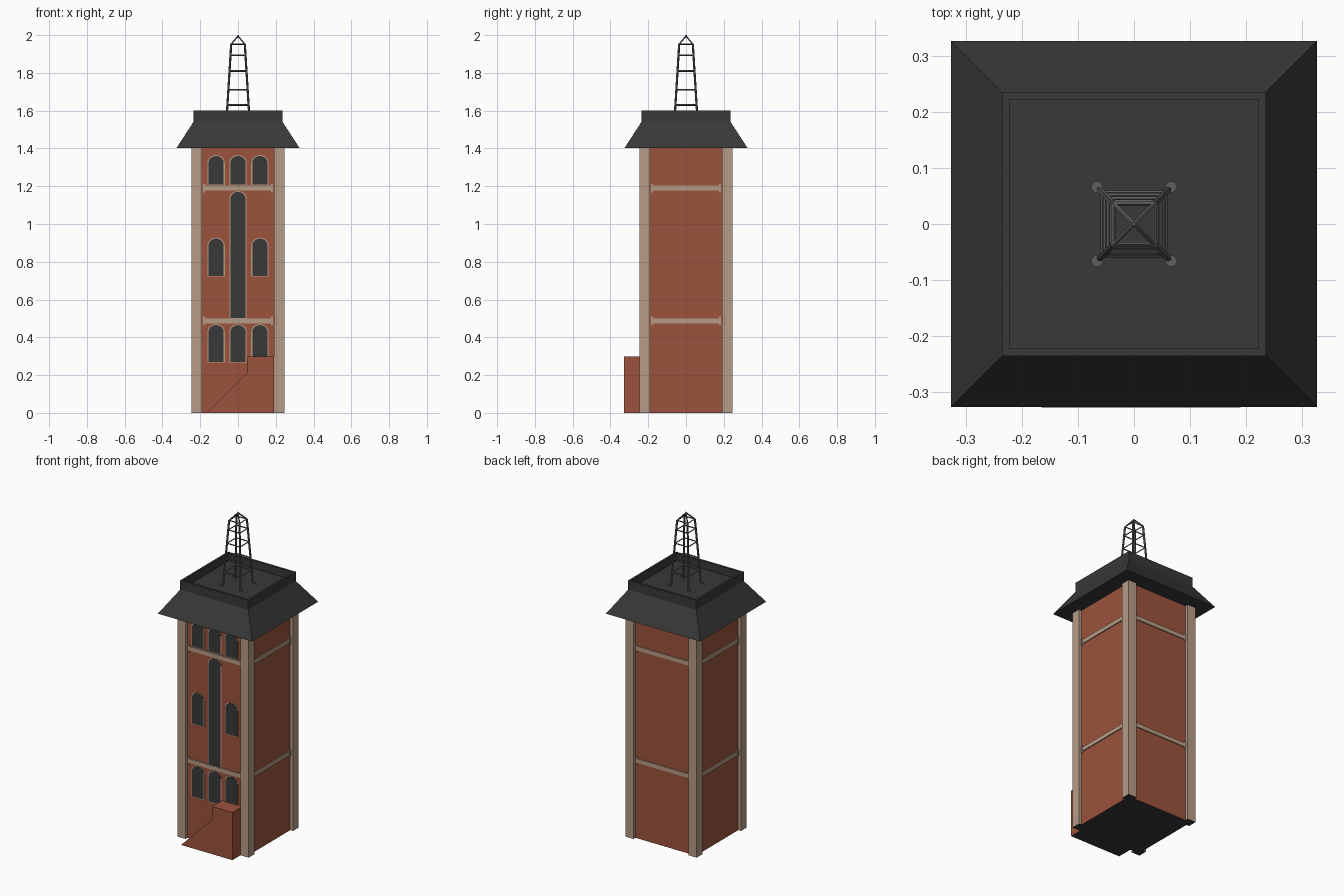
import bpy, bmesh, math
from mathutils import Vector, Matrix

if "Cube" in bpy.data.objects:
    bpy.data.objects.remove(bpy.data.objects["Cube"])


def mat(name, r, g, b):
    m = bpy.data.materials.new(name)
    m.diffuse_color = (r, g, b, 1)
    m.use_nodes = True
    m.node_tree.nodes["Principled BSDF"].inputs["Base Color"].default_value = m.diffuse_color
    return m


BRICK = mat("red_brick", 0.33, 0.087, 0.045)
STONE = mat("tan_stone", 0.47, 0.33, 0.24)
DARK = mat("dark_slate", 0.04, 0.04, 0.04)
STEEL = mat("grey_steel", 0.12, 0.11, 0.11)


def finish(name, bm, *mats):
    bmesh.ops.recalc_face_normals(bm, faces=bm.faces[:])
    me = bpy.data.meshes.new(name)
    bm.to_mesh(me)
    bm.free()
    for m in mats:
        me.materials.append(m)
    ob = bpy.data.objects.new(name, me)
    bpy.context.collection.objects.link(ob)
    return ob


def add_box(bm, lo, hi):
    lo, hi = Vector(lo), Vector(hi)
    m = Matrix.Translation((lo + hi) / 2) @ Matrix.Diagonal((*(hi - lo), 1))
    bmesh.ops.create_cube(bm, size=1, matrix=m)


def add_prism(bm, pts, y0, y1):
    """Extrude an (x, z) outline from y0 to y1."""
    f = bm.faces.new([bm.verts.new((x, y0, z)) for x, z in pts])
    ext = bmesh.ops.extrude_face_region(bm, geom=[f])["geom"]
    bmesh.ops.translate(bm, vec=(0, y1 - y0, 0),
                        verts=[v for v in ext if isinstance(v, bmesh.types.BMVert)])


def add_bar(bm, a, b, r, sides=6):
    """Round bar between two points."""
    a, b = Vector(a), Vector(b)
    d = b - a
    m = Matrix.Translation((a + b) / 2) @ d.to_track_quat('Z', 'Y').to_matrix().to_4x4()
    bmesh.ops.create_cone(bm, cap_ends=True, segments=sides, radius1=r, radius2=r,
                          depth=d.length, matrix=m)


WALL = 0.228
CORNERS = [(1, 1), (-1, 1), (-1, -1), (1, -1)]

# Brick shaft with a dark underside
bm = bmesh.new()
add_box(bm, (-WALL, -WALL, 0), (WALL, WALL, 1.41))
for f in bm.faces:
    f.material_index = 1 if f.calc_center_median().z < 0.01 else 0
finish("brick_shaft", bm, BRICK, DARK)

# Stone corner piers
bm = bmesh.new()
for sx, sy in CORNERS:
    xs, ys = sorted((sx * 0.19, sx * 0.247)), sorted((sy * 0.19, sy * 0.247))
    add_box(bm, (xs[0], ys[0], 0), (xs[1], ys[1], 1.41))
for f in bm.faces:
    f.material_index = 1 if f.calc_center_median().z < 0.01 else 0
finish("corner_piers", bm, STONE, DARK)

# Stone string courses with end blocks on all four sides
bm = bmesh.new()
for z in (0.487, 1.19):
    add_box(bm, (-0.185, -WALL - 0.006, z - 0.013), (0.185, -WALL, z + 0.013))
    for s in (-1, 1):
        add_box(bm, (s * 0.181 - 0.005, -WALL - 0.007, z - 0.023),
                (s * 0.181 + 0.005, -WALL, z + 0.023))
base = bm.verts[:] + bm.edges[:] + bm.faces[:]
for k in (1, 2, 3):
    dup = bmesh.ops.duplicate(bm, geom=base)["geom"]
    bmesh.ops.rotate(bm, cent=(0, 0, 0), matrix=Matrix.Rotation(k * math.pi / 2, 3, 'Z'),
                     verts=[v for v in dup if isinstance(v, bmesh.types.BMVert)])
finish("string_courses", bm, STONE)


# Arched front windows with thin stone surrounds
def arch(cx, z0, z1, half, n=10):
    pts = [(cx - half, z0), (cx + half, z0)]
    rise = half * 0.9
    for i in range(n + 1):
        a = math.pi * i / n
        pts.append((cx + half * math.cos(a), z1 - rise + rise * math.sin(a)))
    return pts


windows = [(x, 1.21, 1.36) for x in (-0.116, 0, 0.116)]
windows += [(x, 0.27, 0.465) for x in (-0.116, 0, 0.116)]
windows += [(x, 0.725, 0.923) for x in (-0.116, 0.116)]
windows += [(0, 0.502, 1.17)]
trim, glass = bmesh.new(), bmesh.new()
for x, z0, z1 in windows:
    add_prism(trim, arch(x, z0 - 0.004, z1 + 0.005, 0.046), -WALL - 0.002, -WALL)
    add_prism(glass, arch(x, z0, z1, 0.040), -WALL - 0.004, -WALL)
finish("window_surrounds", trim, STONE)
finish("window_panes", glass, DARK)

# Brick entrance stair block with sloping side
bm = bmesh.new()
add_prism(bm, [(-0.165, 0), (0.19, 0), (0.19, 0.298), (0.05, 0.298), (0.05, 0.215)],
          -0.327, -WALL + 0.005)
bm.normal_update()
for f in bm.faces:
    f.material_index = 1 if f.calc_center_median().z < 0.005 else 0
finish("entrance_stair", bm, BRICK, DARK)

# Flared roof with parapet and sunken deck, lofted from square rings
bm = bmesh.new()
rings = []
for h, z in ((0.326, 1.402), (0.235, 1.542), (0.235, 1.6), (0.222, 1.6), (0.222, 1.55)):
    rings.append([bm.verts.new((sx * h, sy * h, z)) for sx, sy in CORNERS])
for a, b in zip(rings, rings[1:]):
    for i in range(4):
        j = (i + 1) % 4
        bm.faces.new((a[i], a[j], b[j], b[i]))
bm.faces.new(rings[0])
bm.faces.new(rings[-1])
finish("flared_roof", bm, DARK)


# Lattice mast: legs, level rails and pointed top
def leg_half(z):
    return 0.061 - (z - 1.55) * 0.062


bm = bmesh.new()
zt = 1.952
for sx, sy in CORNERS:
    lo, hi = leg_half(1.55), leg_half(zt)
    add_bar(bm, (sx * lo, sy * lo, 1.55), (sx * hi, sy * hi, zt), 0.006)
    add_bar(bm, (sx * hi, sy * hi, zt), (0, 0, 1.996), 0.004)
    add_bar(bm, (sx * lo * 1.08, sy * lo * 1.08, 1.55), (sx * lo * 1.08, sy * lo * 1.08, 1.558), 0.011, 8)
finish("mast_legs", bm, STEEL)

bm = bmesh.new()
for z in (1.63, 1.71, 1.81, 1.893, zt):
    h = leg_half(z)
    for i in range(4):
        (ax, ay), (bx, by) = CORNERS[i], CORNERS[(i + 1) % 4]
        add_bar(bm, (ax * h, ay * h, z), (bx * h, by * h, z), 0.004, 4)
finish("mast_rails", bm, STEEL)

# Mast tip
bm = bmesh.new()
add_bar(bm, (0, 0, 1.985), (0, 0, 2.0), 0.004)
finish("mast_tip", bm, STEEL)
